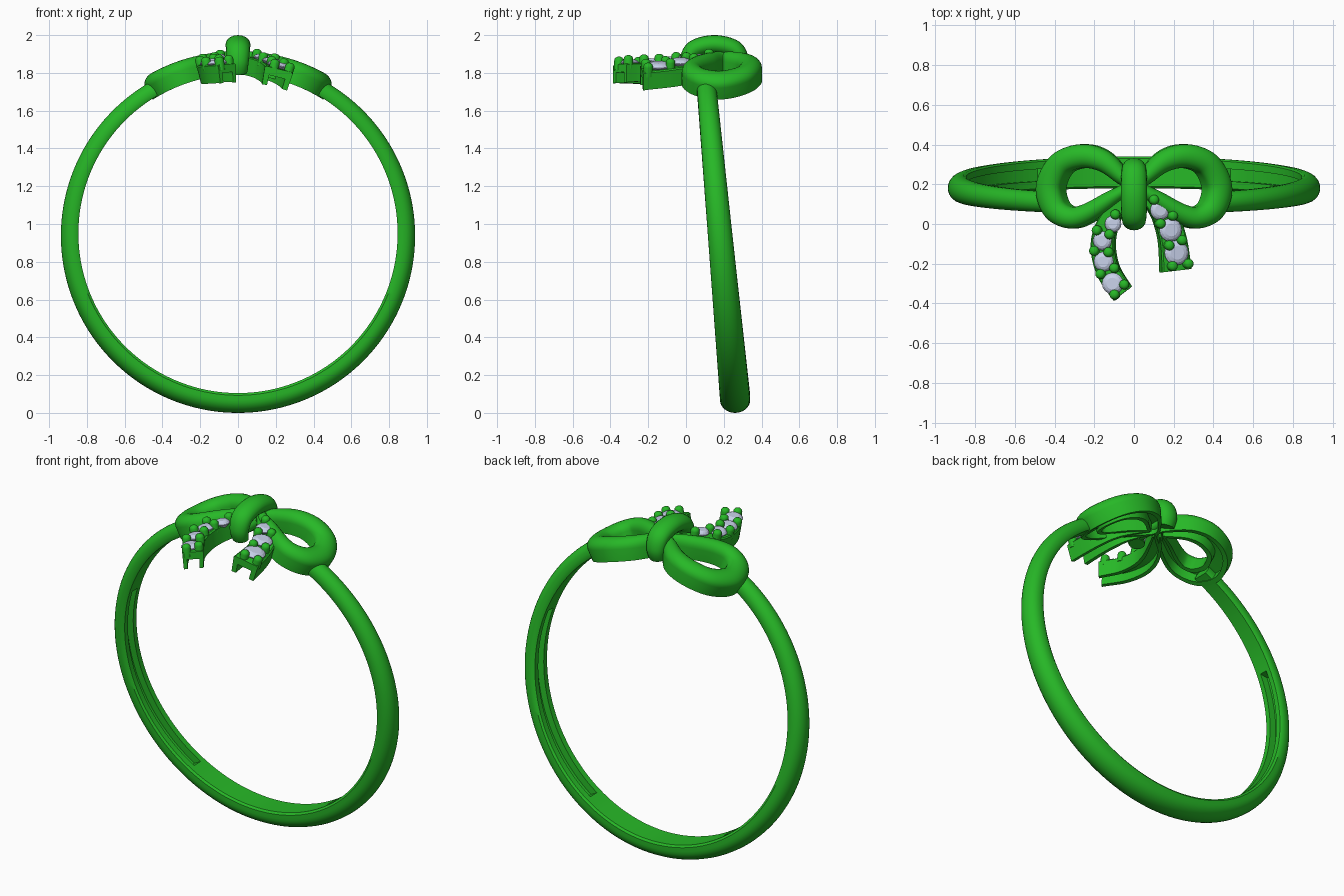
import bpy, bmesh
from math import sin, cos, asin, pi, radians
from mathutils import Vector

if "Cube" in bpy.data.objects:
    bpy.data.objects.remove(bpy.data.objects["Cube"])

CZ = 0.95  # height of the ring axis


def material(name, color):
    m = bpy.data.materials.new(name)
    m.diffuse_color = color
    m.use_nodes = True
    m.node_tree.nodes["Principled BSDF"].inputs["Base Color"].default_value = m.diffuse_color
    return m


GREEN = material("green_metal", (0.02, 0.48, 0.02, 1))
STONE = material("pale_stone", (0.58, 0.64, 0.82, 1))


def finish(name, bm, mat, angle=35):
    bmesh.ops.remove_doubles(bm, verts=bm.verts, dist=1e-5)
    bmesh.ops.recalc_face_normals(bm, faces=bm.faces)
    me = bpy.data.meshes.new(name)
    bm.to_mesh(me)
    bm.free()
    ob = bpy.data.objects.new(name, me)
    bpy.context.collection.objects.link(ob)
    me.materials.append(mat)
    bpy.ops.object.select_all(action='DESELECT')
    ob.select_set(True)
    bpy.context.view_layer.objects.active = ob
    bpy.ops.object.shade_smooth_by_angle(angle=radians(angle))
    return ob


def skin(name, rings, closed=False, mat=GREEN, angle=35):
    """Join equal-length rings of points into a tube."""
    bm = bmesh.new()
    rows = [[bm.verts.new(p) for p in r] for r in rings]
    n = len(rows[0])
    for i in range(len(rows) if closed else len(rows) - 1):
        a, b = rows[i], rows[(i + 1) % len(rows)]
        for j in range(n):
            k = (j + 1) % n
            bm.faces.new((a[j], a[k], b[k], b[j]))
    if not closed:
        bm.faces.new(rows[0])
        bm.faces.new(rows[-1])
    return finish(name, bm, mat, angle)


def spline(pts, closed, steps=8):
    """Catmull-Rom through points of any dimension."""
    n = len(pts)
    get = lambda i: Vector(pts[i % n] if closed else pts[max(0, min(n - 1, i))])
    out = []
    for i in range(n if closed else n - 1):
        p0, p1, p2, p3 = (get(i + k) for k in (-1, 0, 1, 2))
        for s in range(steps):
            t = s / steps
            out.append(0.5 * (2 * p1 + (p2 - p0) * t + (2 * p0 - 5 * p1 + 4 * p2 - p3) * t * t
                              + (3 * p1 - p0 - 3 * p2 + p3) * t ** 3))
    if not closed:
        out.append(get(n - 1))
    return out


def bend(x, y, r):
    """Wrap a top-view point around the ring axis at radius r."""
    a = asin(x / 0.93)
    return Vector((r * sin(a), y, CZ + r * cos(a)))


def ribbon(name, pts, profile, closed, drop=0.0):
    """Sweep a profile (side fraction, radius) along (x, y, width) points."""
    path = spline(pts, closed)
    n = len(path)
    rings = []
    for i, p in enumerate(path):
        a = path[(i - 1) % n] if closed else path[max(i - 1, 0)]
        b = path[(i + 1) % n] if closed else path[min(i + 1, n - 1)]
        d = (b - a).xy.normalized()
        fall = drop * i / (n - 1)
        rings.append([bend(p.x - d.y * s * p.z, p.y + d.x * s * p.z, r - fall) for s, r in profile])
    return skin(name, rings, closed)


# Band: tilted, tapering D section with a slot inside each side
rings = []
for i in range(203):
    phi = radians(-153 + 306 * i / 202)
    up = (1 - cos(phi)) / 2
    t = 0.105 - 0.025 * up
    w = 0.16 - 0.06 * up
    yc = 0.26 - 0.16 * up
    r0 = 0.845
    d = 0.04 if 33 < abs(phi) * 180 / pi < 108 else 0.0
    prof = [(-.5, .012), (-.44, 0), (-.2, 0), (-.2, d), (.2, d), (.2, 0), (.44, 0), (.5, .012)]
    prof += [(.5 * cos(k * pi / 14), t * (.35 + .65 * sin(k * pi / 14))) for k in range(15)]
    rings.append([((r0 + h) * sin(phi), yc + s * w, CZ - (r0 + h) * cos(phi)) for s, h in prof])
skin("ring_band", rings)

# Bow loops: rounded on top, hollowed underneath
loop_profile = [(.5 * cos(k * pi / 12), .912 + .053 * sin(k * pi / 12)) for k in range(13)]
loop_profile += [(-.5, .84), (-.27, .84), (-.27, .9), (.27, .9), (.27, .84), (.5, .84)]
loop = [(.03, .19, .06), (.07, .245, .085), (.16, .318, .11), (.27, .342, .12), (.38, .302, .12),
        (.437, .19, .122), (.41, .08, .12), (.335, .033, .11), (.25, .05, .1), (.13, .12, .085)]
for side, sx in (("right", 1), ("left", -1)):
    ribbon("bow_loop_" + side, [(sx * x, y, w) for x, y, w in loop], loop_profile, True)

# Knot: rounded strap arching over the middle
knot_path = spline([(.025, 1.80), (.012, 1.86), (.045, 1.925), (.15, 1.95),
                    (.255, 1.925), (.288, 1.86), (.275, 1.80)], False)
rings = []
for i, p in enumerate(knot_path):
    n = len(knot_path)
    d = (knot_path[min(i + 1, n - 1)] - knot_path[max(i - 1, 0)]).normalized()
    f = sin(pi * i / (n - 1))
    hw, th = .048 + .018 * f, .038 + .012 * f
    rings.append([(hw * cos(k * pi / 10), p.x - d.y * th * sin(k * pi / 10),
                   p.y + d.x * th * sin(k * pi / 10)) for k in range(20)])
skin("bow_knot", rings)

# Small bar under the knot that ties the bow together
skin("knot_bar", [[(.028 * cos(k * pi / 6), y, 1.84 + .028 * sin(k * pi / 6)) for k in range(12)]
                  for y in (.02, .28)])

# Ribbon tails: flat straps with an open channel below
tail_profile = [(-.5, .845), (-.5, .938), (-.44, .944), (.44, .944), (.5, .938), (.5, .845),
                (.3, .845), (.3, .9), (-.3, .9), (-.3, .845)]
tails = {
    "left": ([(-.03, .16, .05), (-.095, .07, .085), (-.145, -.02, .11), (-.163, -.12, .12),
              (-.135, -.24, .12), (-.06, -.35, .12)],
             [(-.105, 0, .042), (-.16, -.085, .048), (-.155, -.19, .05), (-.11, -.3, .054)],
             [(-.092, .048), (-.185, -.032), (-.122, -.052), (-.2, -.135), (-.128, -.142),
              (-.17, -.252), (-.1, -.222), (-.05, -.305), (-.1, -.355)]),
    "right": ([(.03, .17, .05), (.1, .105, .085), (.165, .03, .125), (.205, -.08, .138),
               (.225, -.235, .155)],
              [(.13, .07, .05), (.185, -.03, .058), (.218, -.145, .062)],
              [(.098, .122), (.132, .002), (.192, .042), (.178, -.108), (.242, -.082),
               (.197, -.212), (.277, -.2)]),
}


def lathe(name, base, axis, outline, sides, mat, angle):
    """Turn (radius, height) points about an axis standing on the ribbon."""
    q = Vector((0, 0, 1)).rotation_difference(axis)
    skin(name, [[base + q @ Vector((r * cos(2 * pi * k / sides), r * sin(2 * pi * k / sides), h))
                 for k in range(sides)] for r, h in outline], False, mat, angle)


for side, (path, stones, beads) in tails.items():
    ribbon("ribbon_tail_" + side, path, tail_profile, False, .045)
    y_end = path[-1][1]

    def seat(x, y):
        r = .944 - .045 * (.16 - y) / (.16 - y_end)
        base = bend(x, y, r)
        return base, (base - Vector((0, y, CZ))).normalized()

    # Cut stones set along the strap
    for i, (x, y, r) in enumerate(stones):
        base, axis = seat(x, y)
        lathe(f"stone_{side}_{i + 1}", base, axis,
              [(r * .15, -.035), (r, .002), (r, .006), (r * .8, .017), (r * .55, .023)], 16, STONE, 15)
    # Round-topped prongs holding the stones
    for i, (x, y) in enumerate(beads):
        base, axis = seat(x, y)
        lathe(f"prong_{side}_{i + 1}", base, axis,
              [(.025, -.03), (.025, .022), (.023, .031), (.017, .038), (.008, .042)], 16, GREEN, 50)
